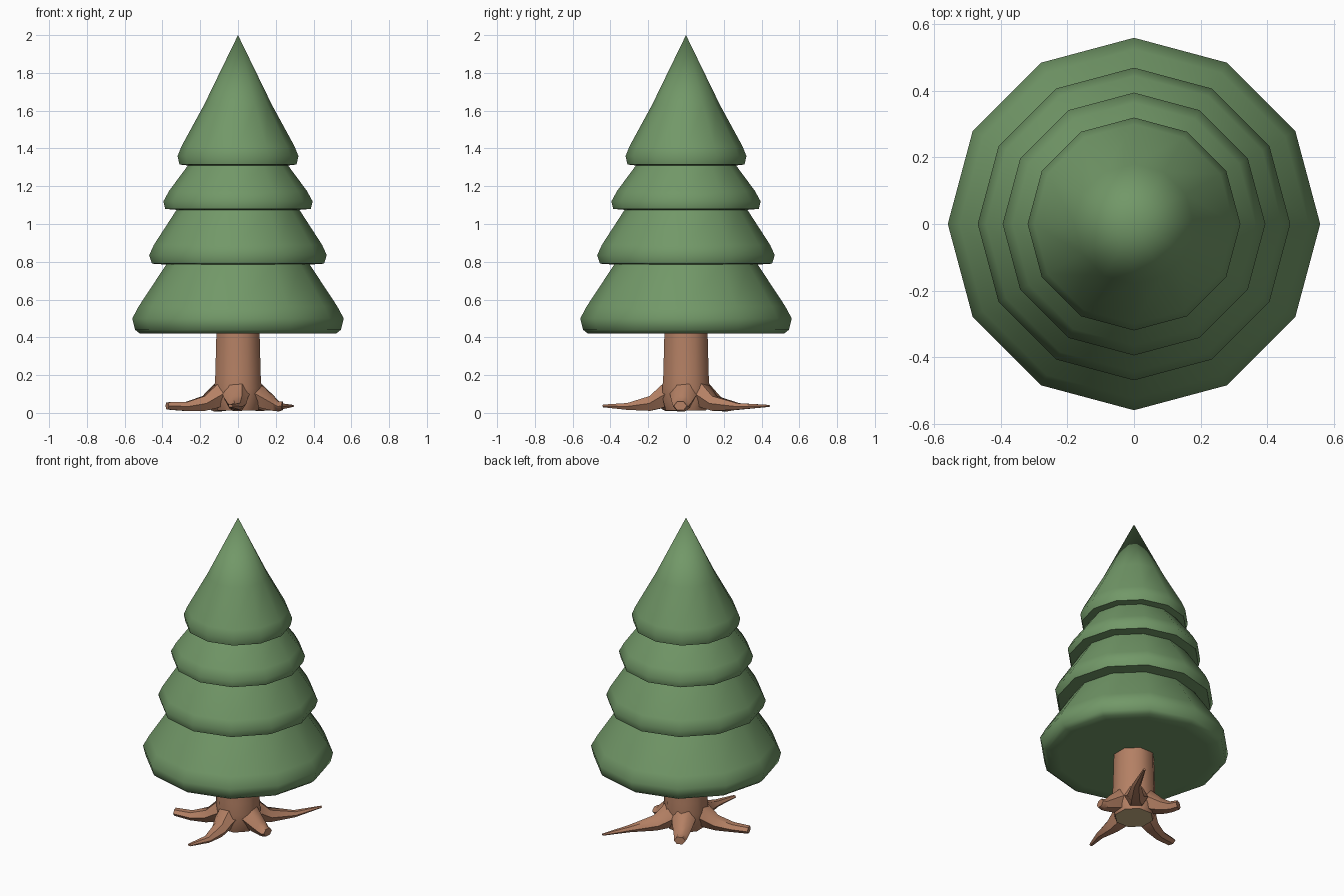
import bpy, bmesh, math
from mathutils import Vector

cube = bpy.data.objects.get("Cube")
if cube:
    bpy.data.objects.remove(cube, do_unlink=True)


def material(name, rgb):
    mat = bpy.data.materials.new(name)
    mat.use_nodes = True
    mat.diffuse_color = (*rgb, 1)
    bsdf = mat.node_tree.nodes["Principled BSDF"]
    bsdf.inputs["Base Color"].default_value = (*rgb, 1)
    bsdf.inputs["Roughness"].default_value = 0.9
    return mat


GREEN = material("needle green", (0.168, 0.314, 0.138))
BARK = material("bark brown", (0.456, 0.216, 0.127))
CUT = material("cut wood", (0.6, 0.45, 0.24))


def skin(bm, rings):
    """Bridge rings of points with quads; a one-point ring closes to a tip."""
    loops = [[bm.verts.new(p) for p in ring] for ring in rings]
    for low, high in zip(loops, loops[1:]):
        n = max(len(low), len(high))
        for i in range(n):
            j = (i + 1) % n
            if len(low) == 1:
                bm.faces.new((low[0], high[j], high[i]))
            elif len(high) == 1:
                bm.faces.new((low[i], low[j], high[0]))
            else:
                bm.faces.new((low[i], low[j], high[j], high[i]))
    return loops


def lathe_rings(profile, sides, turn=0.0):
    rings = []
    for r, z in profile:
        if r == 0:
            rings.append([Vector((0, 0, z))])
        else:
            angles = [turn + math.tau * i / sides for i in range(sides)]
            rings.append([Vector((r * math.cos(a), r * math.sin(a), z)) for a in angles])
    return rings


def finish(bm, name, mats, angle):
    bmesh.ops.recalc_face_normals(bm, faces=bm.faces)
    mesh = bpy.data.meshes.new(name)
    bm.to_mesh(mesh)
    bm.free()
    obj = bpy.data.objects.new(name, mesh)
    bpy.context.collection.objects.link(obj)
    for mat in mats:
        mesh.materials.append(mat)
    bpy.ops.object.select_all(action='DESELECT')
    obj.select_set(True)
    bpy.context.view_layer.objects.active = obj
    bpy.ops.object.shade_smooth_by_angle(angle=math.radians(angle))
    return obj


# Foliage: four stacked skirts in one twelve-sided lathe
skirts = [
    (0, 0.42), (0.45, 0.42), (0.52, 0.42), (0.545, 0.44), (0.56, 0.5), (0.525, 0.565), (0.38, 0.785),
    (0.455, 0.79), (0.47, 0.835), (0.445, 0.89), (0.325, 1.075),
    (0.385, 1.08), (0.395, 1.12), (0.365, 1.175), (0.265, 1.31),
    (0.31, 1.315), (0.32, 1.36), (0.3, 1.41), (0.18, 1.63), (0, 2.0),
]
bm = bmesh.new()
skin(bm, lathe_rings(skirts, 12))
finish(bm, "foliage", [GREEN], 50)

# Trunk: flared eight-sided column with a cut-wood underside
bm = bmesh.new()
column = [(0.115, 0.012), (0.13, 0.06), (0.135, 0.13), (0.13, 0.2), (0.123, 0.45)]
loops = skin(bm, lathe_rings(column, 8, math.pi / 8))
bm.faces.new(loops[0]).material_index = 1
bm.faces.new(loops[-1])
finish(bm, "trunk", [BARK, CUT], 50)


# Roots: tapered six-sided limbs that leave the trunk and settle on the ground
def root(name, tip, bend, end_width, end_height):
    reach = Vector((tip[0], tip[1], 0))
    length = reach.length
    out = reach.normalized()
    side = Vector((-out.y, out.x, 0))
    mid = 0.2 + (length - 0.2) * 0.45
    # distance out, sideways bend, centre height, half width, half height
    stations = [
        (0.05, 0, 0.13, 0.085, 0.09),
        (0.13, 0, 0.085, 0.066, 0.07),
        (0.19, bend * 0.5, 0.05, 0.05, 0.045),
        (mid, bend, 0.034, (0.045 + end_width) / 2, (0.034 + end_height) / 2),
        (length, 0, 0.037, end_width, end_height),
    ]
    rings = []
    for dist, shift, z, w, h in stations:
        centre = out * dist + side * shift + Vector((0, 0, z))
        ring = []
        for i in range(6):
            a = math.tau * i / 6
            ring.append(centre + side * w * math.cos(a) + Vector((0, 0, h * math.sin(a))))
        rings.append(ring)
    bm = bmesh.new()
    loops = skin(bm, rings)
    bm.faces.new(loops[0])
    bm.faces.new(loops[-1])
    for v in bm.verts:
        v.co.z = max(v.co.z, 0)
    finish(bm, name, [BARK], 50)


root("back_left_root", (0.29, 0.44), -0.025, 0.008, 0.006)
root("right_root", (-0.375, -0.11), 0.01, 0.032, 0.022)
root("front_root", (-0.04, -0.44), 0.025, 0.012, 0.008)
root("left_root", (0.235, -0.03), 0.0, 0.035, 0.026)
root("back_right_root", (-0.13, 0.25), 0.0, 0.034, 0.026)
